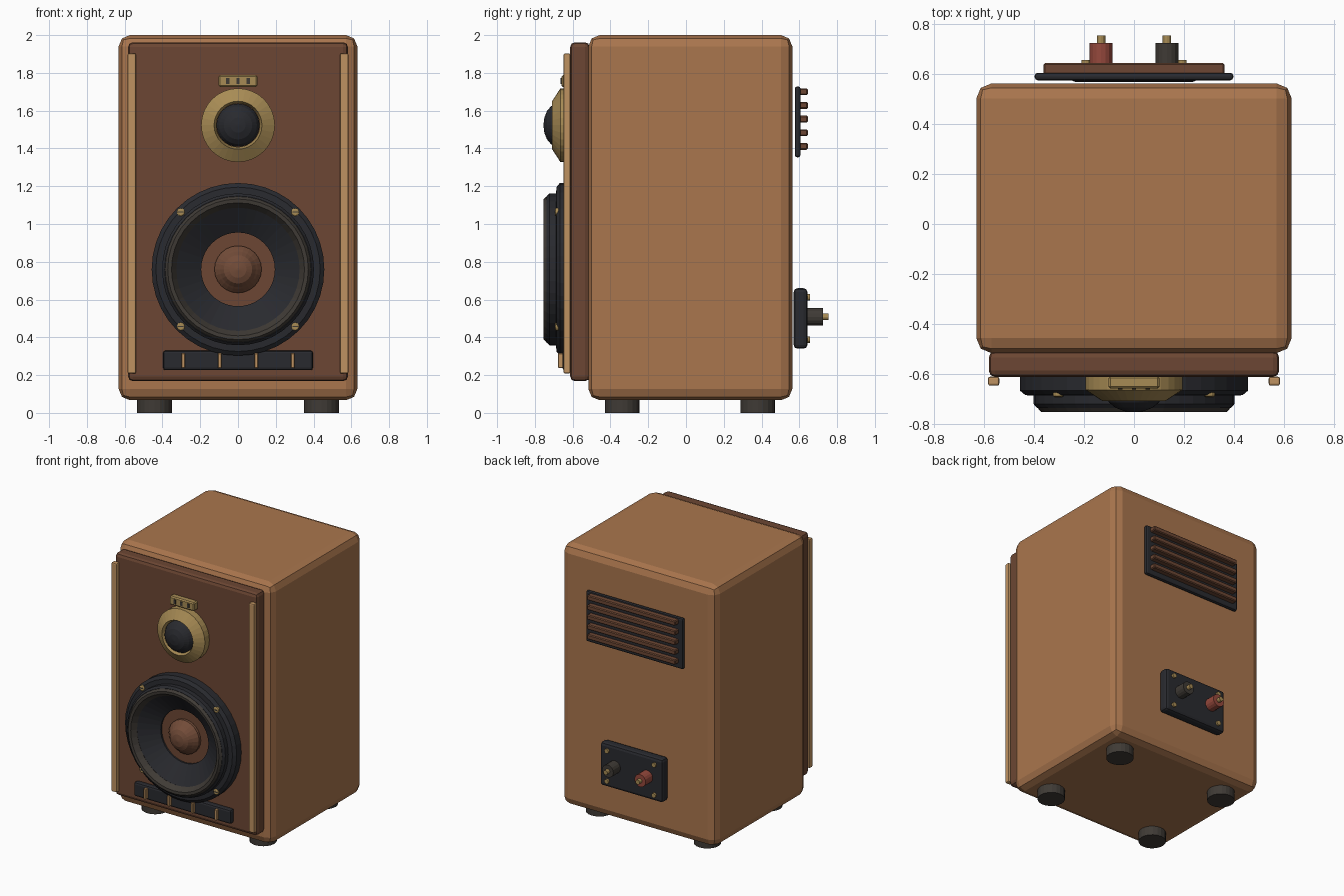
import bpy, bmesh
from math import sin, cos, tau

if "Cube" in bpy.data.objects:
    bpy.data.objects.remove(bpy.data.objects["Cube"])

def mat(name, r, g, b):
    m = bpy.data.materials.new(name)
    m.diffuse_color = (r, g, b, 1)
    m.use_nodes = True
    m.node_tree.nodes["Principled BSDF"].inputs["Base Color"].default_value = m.diffuse_color
    return m

WOOD = mat("wood", 0.40, 0.18, 0.075)
BROWN = mat("dark_wood", 0.15, 0.062, 0.033)
CAP = mat("cap_brown", 0.17, 0.072, 0.04)
TRIM = mat("light_wood", 0.52, 0.29, 0.12)
GOLD = mat("brass", 0.39, 0.26, 0.09)
BLACK = mat("black", 0.022, 0.023, 0.028)
RUBBER = mat("rubber", 0.05, 0.043, 0.036)
RED = mat("red", 0.30, 0.065, 0.045)

def finish(name, bm, m):
    bmesh.ops.recalc_face_normals(bm, faces=bm.faces[:])
    me = bpy.data.meshes.new(name)
    bm.to_mesh(me)
    bm.free()
    me.materials.append(m)
    ob = bpy.data.objects.new(name, me)
    bpy.context.collection.objects.link(ob)
    return ob

def box(name, x, y, z, m, bevel=0.0, seg=2):
    """Box from (min, max) ranges with rounded edges."""
    bm = bmesh.new()
    bmesh.ops.create_cube(bm, size=1)
    for v in bm.verts:
        for i, (a, b) in enumerate((x, y, z)):
            v.co[i] = (a + b) / 2 + v.co[i] * (b - a)
    if bevel:
        bmesh.ops.bevel(bm, geom=bm.edges[:], offset=bevel, segments=seg,
                        profile=0.5, affect='EDGES')
    return finish(name, bm, m)

def lathe(name, pts, m, cx=0, cz=0, n=32, ring=False, axis='Y'):
    """Spin (radius, position) points round an axis; ring closes the profile."""
    bm = bmesh.new()
    rows = []
    for r, p in pts:
        row = []
        for k in range(n):
            a = tau * k / n
            u, w = cx + r * cos(a), cz + r * sin(a)
            row.append(bm.verts.new((u, p, w) if axis == 'Y' else (u, w, p)))
        rows.append(row)
    pairs = list(zip(rows, rows[1:])) + ([(rows[-1], rows[0])] if ring else [])
    for a, b in pairs:
        for k in range(n):
            j = (k + 1) % n
            bm.faces.new((a[k], a[j], b[j], b[k]))
    if not ring:
        bm.faces.new(rows[0])
        bm.faces.new(rows[-1])
    return finish(name, bm, m)

# Cabinet and front baffle
box("cabinet", (-0.632, 0.632), (-0.517, 0.563), (0.067, 2.0), WOOD, 0.06)
box("front_baffle", (-0.582, 0.582), (-0.613, -0.51), (0.168, 1.962), BROWN, 0.025)

# Side trims and feet
for s, side in ((-1, "left"), (1, "right")):
    x = sorted((s * 0.54, s * 0.585))
    box(f"{side}_trim", x, (-0.648, -0.612), (0.208, 1.903), TRIM, 0.008)
    for y, end in ((-0.337, "front"), (0.38, "back")):
        lathe(f"{end}_{side}_foot", [(0.092, 0), (0.092, 0.08)], RUBBER,
              s * 0.442, y, 20, axis='Z')

# Tweeter
TZ = 1.523
lathe("tweeter_ring", [(0.195, -0.61), (0.195, -0.665), (0.127, -0.709),
                       (0.115, -0.67), (0.115, -0.61)], GOLD, 0, TZ, ring=True)
lathe("tweeter_dome", [(0.114, -0.62), (0.114, -0.69), (0.1, -0.715), (0.075, -0.736),
                       (0.04, -0.75), (0.006, -0.754)], BLACK, 0, TZ)

# Badge plate with three small slots
box("badge_plate", (-0.102, 0.102), (-0.66, -0.61), (1.725, 1.788), GOLD, 0.008, 1)
for i in (-1, 0, 1):
    box("badge_slot", (i * 0.055 - 0.009, i * 0.055 + 0.009), (-0.664, -0.65),
        (1.742, 1.772), RUBBER)

# Woofer
WZ = 0.76
lathe("woofer_flange", [(0.457, -0.608), (0.457, -0.668), (0.435, -0.686),
                        (0.36, -0.69), (0.36, -0.608)], BLACK, 0, WZ, 40, True)
lathe("woofer_rim", [(0.402, -0.68), (0.402, -0.722), (0.388, -0.738),
                     (0.37, -0.735), (0.37, -0.68)], BLACK, 0, WZ, 40, True)
lathe("woofer_surround", [(0.388, -0.735), (0.372, -0.754), (0.352, -0.752),
                          (0.326, -0.715), (0.34, -0.69), (0.38, -0.69)],
      RUBBER, 0, WZ, 40, True)
lathe("woofer_cone", [(0.332, -0.715), (0.195, -0.625), (0.195, -0.61), (0.345, -0.68)],
      BLACK, 0, WZ, 40, True)
lathe("dust_cap", [(0.125, -0.608), (0.125, -0.632), (0.105, -0.655), (0.095, -0.665),
                   (0.075, -0.69), (0.045, -0.704), (0.006, -0.71)], CAP, 0, WZ, 24)
for sx in (-1, 1):
    for sz in (-1, 1):
        x, z = sx * 0.303, WZ + sz * 0.303
        lathe("woofer_screw", [(0.021, -0.67), (0.021, -0.69), (0.015, -0.694)],
              GOLD, x, z, 12)
        box("screw_slot", (x - 0.015, x + 0.015), (-0.696, -0.69),
            (z - 0.003, z + 0.003), RUBBER)

# Bass slot with fins
box("bass_slot", (-0.397, 0.397), (-0.655, -0.608), (0.226, 0.33), BLACK, 0.014)
for x in (-0.29, -0.097, 0.097, 0.29):
    box("bass_fin", (x - 0.01, x + 0.01), (-0.678, -0.64), (0.238, 0.316), TRIM, 0.003, 1)

# Rear vent with slats
box("vent_frame", (-0.398, 0.398), (0.576, 0.606), (1.353, 1.728), BLACK, 0.012)
for i in range(5):
    z = 1.411 + i * 0.0722
    box("vent_slat", (-0.362, 0.362), (0.595, 0.645), (z - 0.018, z + 0.018), BROWN, 0.006, 1)

# Rear terminals
box("terminal_plate", (-0.257, 0.257), (0.57, 0.643), (0.34, 0.66), BLACK, 0.02)
for x, m, side in ((-0.132, RED, "red"), (0.132, RUBBER, "black")):
    lathe(f"{side}_terminal", [(0.046, 0.63), (0.046, 0.726)], m, x, 0.508, 16)
    lathe(f"{side}_terminal_tip", [(0.017, 0.72), (0.017, 0.755)], GOLD, x, 0.508, 12)
for x in (-0.193, 0.193):
    for z in (0.388, 0.612):
        lathe("terminal_screw", [(0.017, 0.635), (0.017, 0.657)], GOLD, x, z, 12)
